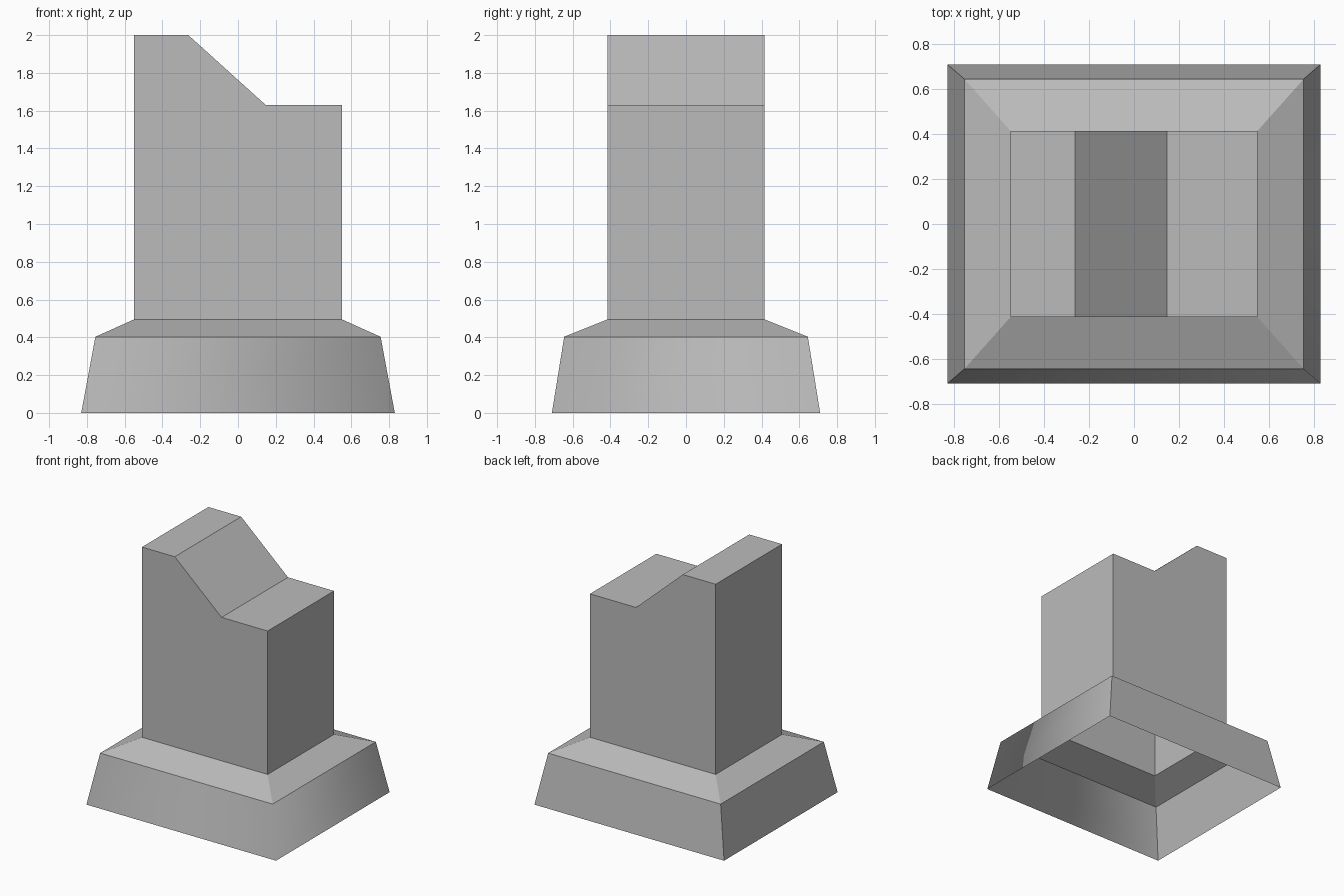
import bpy
import bmesh

if "Cube" in bpy.data.objects:
    bpy.data.objects.remove(bpy.data.objects["Cube"], do_unlink=True)

GREY = (0.5, 0.5, 0.5, 1.0)
HALF_X, HALF_Y, SHOULDER_Z = 0.55, 0.415, 0.495

stone = bpy.data.materials.new("plain grey")
stone.use_nodes = True
stone.diffuse_color = GREY
bsdf = next(n for n in stone.node_tree.nodes if n.type == "BSDF_PRINCIPLED")
bsdf.inputs["Base Color"].default_value = GREY


def finish(name, bm):
    mesh = bpy.data.meshes.new(name)
    bm.to_mesh(mesh)
    bm.free()
    mesh.materials.append(stone)
    obj = bpy.data.objects.new(name, mesh)
    bpy.context.collection.objects.link(obj)
    return obj


def bridge(bm, lower, upper):
    """Join two closed rings of vertices with quads."""
    n = len(lower)
    return [bm.faces.new((lower[i], lower[(i + 1) % n],
                          upper[(i + 1) % n], upper[i])) for i in range(n)]


def rectangle(bm, hx, hy, z):
    corners = ((-hx, -hy), (hx, -hy), (hx, hy), (-hx, hy))
    return [bm.verts.new((x, y, z)) for x, y in corners]


# Flared base skirt and sloping shoulder, open underneath
bm = bmesh.new()
foot = rectangle(bm, 0.83, 0.71, 0)
rim = rectangle(bm, 0.755, 0.645, 0.403)
neck = rectangle(bm, HALF_X, HALF_Y, SHOULDER_Z)
skirt = bridge(bm, foot, rim)
bridge(bm, rim, neck)

# Only the front left corner of the skirt is shaded smooth
for edge in bm.edges:
    edge.smooth = False
for face in skirt:
    face.smooth = True
bm.edges.get((foot[1], rim[1])).smooth = True
finish("base", bm)

# Hollow column with a sloped step in its top, open underneath
bm = bmesh.new()
profile = [(-HALF_X, SHOULDER_Z), (HALF_X, SHOULDER_Z), (HALF_X, 1.63),
           (0.147, 1.63), (-0.263, 2.0), (-HALF_X, 2.0)]
front = [bm.verts.new((x, -HALF_Y, z)) for x, z in profile]
back = [bm.verts.new((x, HALF_Y, z)) for x, z in profile]
bm.faces.new(front)
bm.faces.new(back[::-1])
sides = bridge(bm, back, front)
bmesh.ops.delete(bm, geom=[sides[0]], context="FACES_ONLY")
bmesh.ops.recalc_face_normals(bm, faces=bm.faces)
finish("column", bm)
